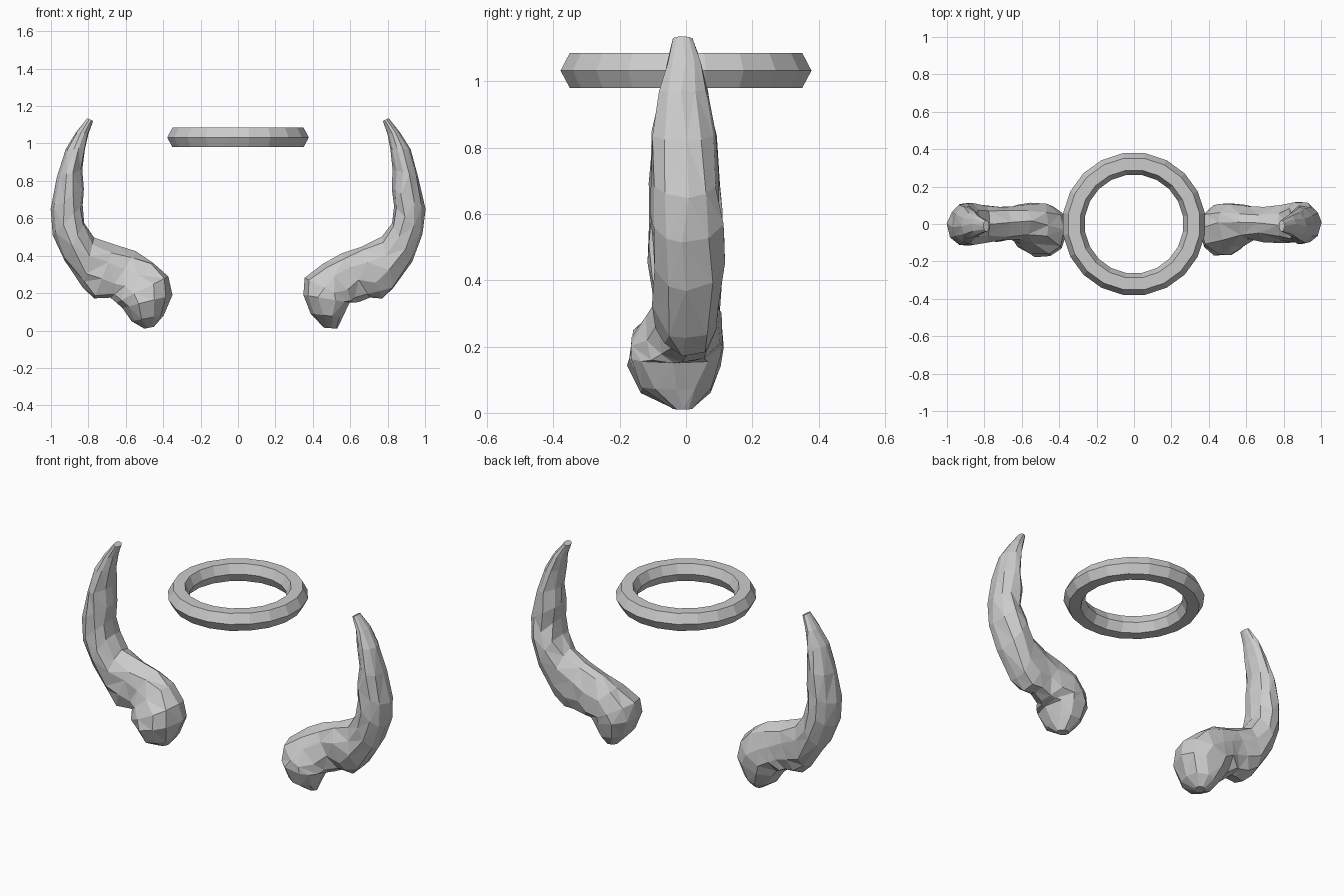
import bpy, bmesh, math, random

cube = bpy.data.objects.get("Cube")
if cube:
    bpy.data.objects.remove(cube, do_unlink=True)

grey = bpy.data.materials.new("plain grey")
grey.use_nodes = True
grey.diffuse_color = (0.6, 0.6, 0.6, 1)
grey.node_tree.nodes["Principled BSDF"].inputs["Base Color"].default_value = grey.diffuse_color


def finish(name, bm):
    """Turn a bmesh into a flat shaded grey object."""
    bmesh.ops.recalc_face_normals(bm, faces=bm.faces)
    mesh = bpy.data.meshes.new(name)
    bm.to_mesh(mesh)
    bm.free()
    mesh.materials.append(grey)
    obj = bpy.data.objects.new(name, mesh)
    bpy.context.collection.objects.link(obj)
    return obj


def bridge(bm, a, b):
    n = len(a)
    for i in range(n):
        j = (i + 1) % n
        bm.faces.new((a[i], a[j], b[j], b[i]))


# Halo: bevelled section swept round a circle
def halo():
    section = [(0.355, 0.98), (0.383, 1.032), (0.355, 1.085),
               (0.29, 1.085), (0.265, 1.032), (0.29, 0.98)]
    bm = bmesh.new()
    sides = 20
    rings = []
    for i in range(sides):
        t = math.tau * (i + 0.5) / sides
        rings.append([bm.verts.new((r * math.cos(t), r * math.sin(t), z)) for r, z in section])
    for i in range(sides):
        bridge(bm, rings[i], rings[(i + 1) % sides])
    finish("halo", bm)


# Horn sections in hundredths: inner x, z; outer x, z; front y, back y
left_base = [(46, 1.5, 53, 1, -4, 2), (39, 9, 56, 7, -14, 8), (35, 19, 60, 15, -18, 11),
             (36, 28, 62, 15, -17, 11.5), (45, 36, 65, 15, -12, 11)]
right_base = [(45, 2, 50, 1, -4, 2), (40, 8, 57, 5, -14, 8), (35, 19, 62, 12, -18, 11),
              (37, 29, 65, 15, -17, 11.5), (45, 37, 69, 17, -11, 11)]
shaft = [(55, 42, 71, 17, -9, 10), (66, 45, 77, 17, -10, 10), (77, 50, 83, 22, -10, 11),
         (82, 58, 93, 37, -11, 12), (83, 67, 99, 51, -11, 11), (82, 76, 100, 65, -11, 10.5),
         (83, 86, 96.5, 82, -10, 9), (81.5, 97, 92, 97, -8, 6.5),
         (80, 105, 86.5, 106, -6, 4.5), (77.5, 112, 80.5, 113.5, -4, 2)]


def horn(name, side, base, seed):
    rng = random.Random(seed)
    bm = bmesh.new()
    rings = []
    sides = 10
    stations = base + shaft
    for k, station in enumerate(stations):
        x0, z0, x1, z1, y0, y1 = (v / 100 for v in station)
        end = k in (0, len(stations) - 1)
        rough = 0 if end else 0.05 if k < 4 else 0.09
        ring = []
        for i in range(sides):
            t = math.tau * (i + (0 if end else rng.uniform(-0.2, 0.2))) / sides
            swell = 1.02 + rng.uniform(-rough, rough * 0.6)
            c, s = math.cos(t) * swell / 2, math.sin(t) * swell / 2
            ring.append(bm.verts.new((side * ((x0 + x1) / 2 + (x1 - x0) * c),
                                      (y0 + y1) / 2 + (y1 - y0) * s,
                                      max(0, (z0 + z1) / 2 + (z1 - z0) * c))))
        if rings:
            bridge(bm, rings[-1], ring)
        rings.append(ring)
    bm.faces.new(rings[0])
    bm.faces.new(rings[-1])
    bmesh.ops.triangulate(bm, faces=bm.faces, quad_method='SHORT_EDGE')
    finish(name, bm)


halo()
horn("left_horn", 1, left_base, 4)
horn("right_horn", -1, right_base, 9)
